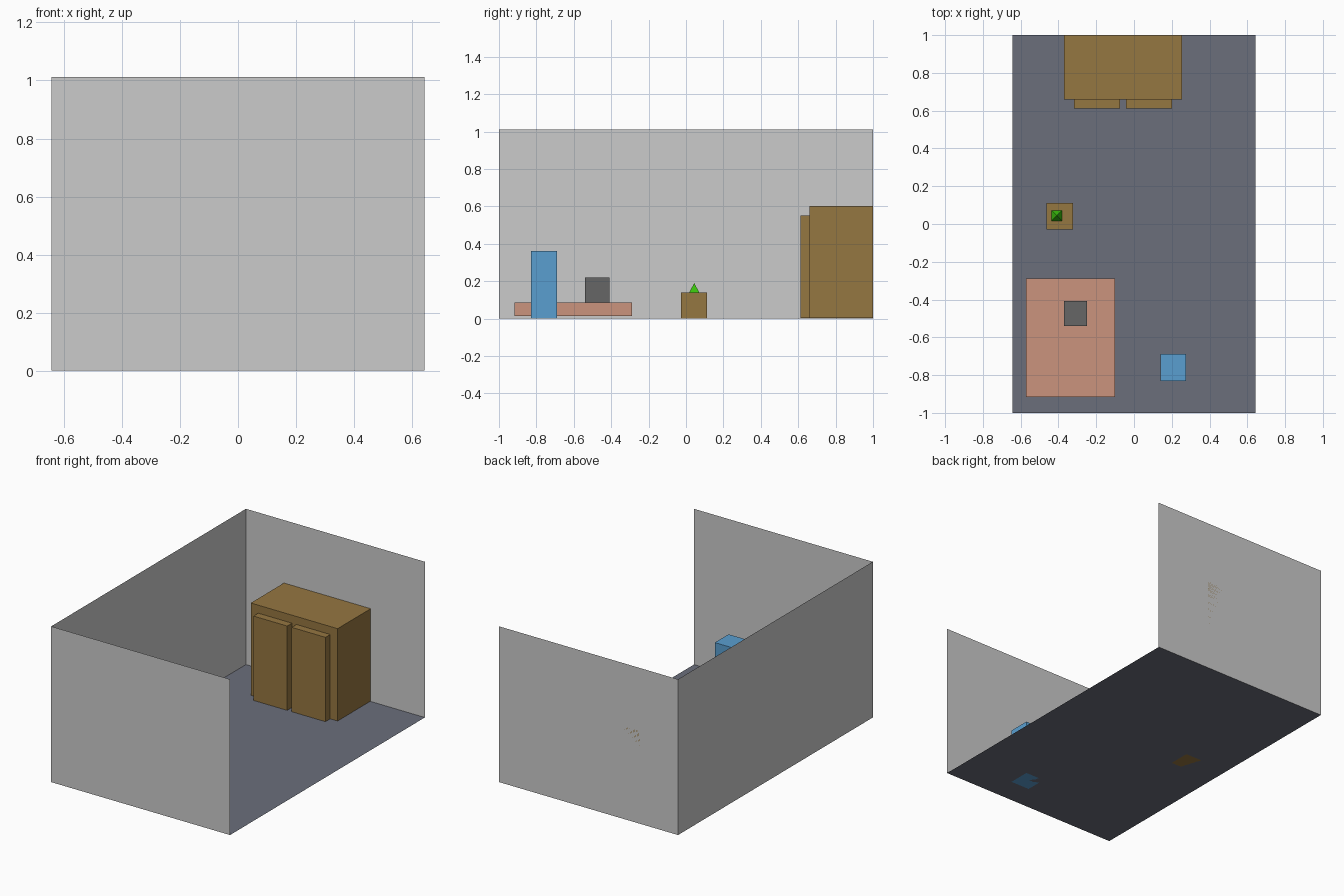
import bpy
import bmesh
from math import pi, sqrt
from mathutils import Matrix, Vector

if "Cube" in bpy.data.objects:
    bpy.data.objects.remove(bpy.data.objects["Cube"])


def material(name, r, g, b):
    # 0-255 display colour to linear
    m = bpy.data.materials.new(name)
    m.diffuse_color = (*[(c / 255) ** 2.2 for c in (r, g, b)], 1)
    m.use_nodes = True
    m.node_tree.nodes["Principled BSDF"].inputs["Base Color"].default_value = m.diffuse_color
    return m


def add_object(name, bm, mat=None):
    mesh = bpy.data.meshes.new(name)
    bm.to_mesh(mesh)
    bm.free()
    obj = bpy.data.objects.new(name, mesh)
    bpy.context.collection.objects.link(obj)
    if mat:
        mesh.materials.append(mat)
    return obj


def box(name, x, y, z, mat):
    bm = bmesh.new()
    ranges = (x, y, z)
    centre = Vector([(a + b) / 2 for a, b in ranges])
    size = Vector([b - a for a, b in ranges])
    bmesh.ops.create_cube(bm, size=1, matrix=Matrix.LocRotScale(centre, None, size))
    return add_object(name, bm, mat)


def panel(name, corner, u, v, mat=None):
    bm = bmesh.new()
    c, u, v = Vector(corner), Vector(u), Vector(v)
    bm.faces.new([bm.verts.new(p) for p in (c, c + u, c + u + v, c + v)])
    return add_object(name, bm, mat)


wood = material("wood", 148, 118, 67)
slate = material("slate", 106, 110, 122)
salmon = material("salmon", 202, 146, 124)
blue = material("blue", 90, 157, 207)
dark = material("dark_grey", 102, 102, 102)
green = material("green", 60, 190, 20)

# Room shell: thin sheets, right side and top open
X, Y, H = 0.643, 1.0, 1.012
panel("floor", (-X, -Y, 0), (2 * X, 0, 0), (0, 2 * Y, 0), slate)
panel("left_wall", (-X, -Y, 0), (0, 2 * Y, 0), (0, 0, H))
panel("front_wall", (X, -Y, 0), (-2 * X, 0, 0), (0, 0, H))
panel("back_wall", (-X, Y, 0), (2 * X, 0, 0), (0, 0, H))

# Wardrobe with two raised doors
box("wardrobe", (-0.37, 0.254), (0.66, 1.0), (0.003, 0.603), wood)
for side, x in (("left", -0.317), ("right", -0.042)):
    box(side + "_door", (x, x + 0.243), (0.611, 0.66), (0.003, 0.551), wood)

# Bed slab with a block on it
box("bed", (-0.571, -0.10), (-0.917, -0.288), (0.014, 0.086), salmon)
box("bed_block", (-0.37, -0.249), (-0.541, -0.408), (0.086, 0.219), dark)

# Blue pillar
box("pillar", (0.14, 0.275), (-0.83, -0.689), (0, 0.36), blue)

# Side table with a small pyramid plant
box("side_table", (-0.463, -0.323), (-0.028, 0.111), (0, 0.138), wood)
bm = bmesh.new()
bmesh.ops.create_cone(
    bm, cap_ends=True, segments=4, radius1=0.055 / sqrt(2), radius2=0, depth=0.052,
    matrix=Matrix.Translation((-0.409, 0.044, 0.164)) @ Matrix.Rotation(pi / 4, 4, 'Z'))
bmesh.ops.remove_doubles(bm, verts=bm.verts, dist=1e-5)
add_object("plant", bm, green)
